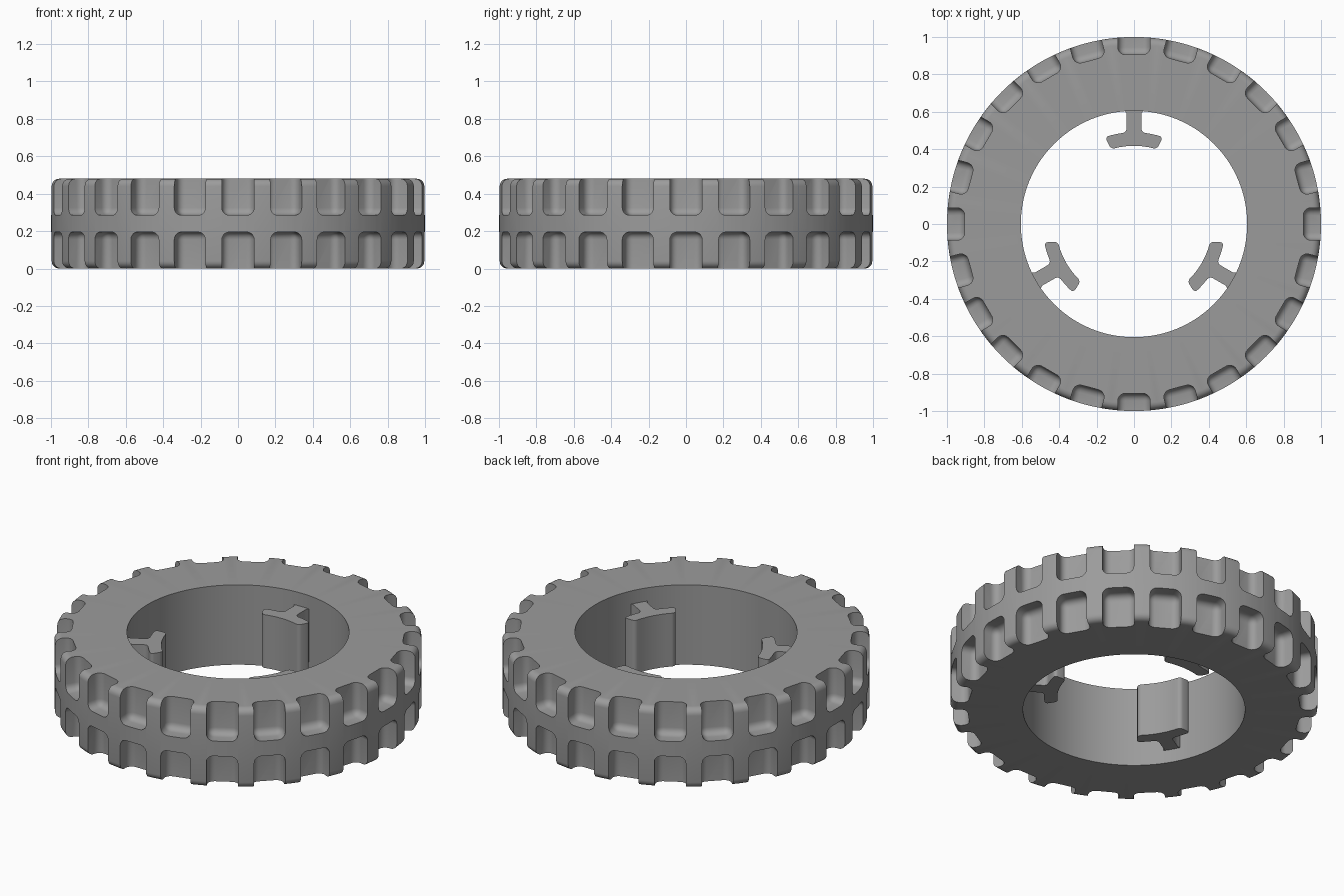
import bpy, bmesh, math
from mathutils import Matrix, Vector

if "Cube" in bpy.data.objects:
    bpy.data.objects.remove(bpy.data.objects["Cube"])

H, R_OUT, R_IN, FILLET = 0.48, 1.0, 0.605, 0.04

rubber = bpy.data.materials.new("mid grey")
rubber.diffuse_color = (0.33, 0.33, 0.33, 1)
rubber.use_nodes = True
rubber.node_tree.nodes["Principled BSDF"].inputs["Base Color"].default_value = rubber.diffuse_color


def add_object(name, bm):
    bmesh.ops.recalc_face_normals(bm, faces=bm.faces)
    mesh = bpy.data.meshes.new(name)
    bm.to_mesh(mesh)
    bm.free()
    obj = bpy.data.objects.new(name, mesh)
    bpy.context.collection.objects.link(obj)
    mesh.materials.append(rubber)
    return obj


def shade(obj):
    bpy.ops.object.select_all(action='DESELECT')
    obj.select_set(True)
    bpy.context.view_layer.objects.active = obj
    bpy.ops.object.shade_smooth_by_angle(angle=math.radians(35))


# Tyre: rounded rectangular section swept around the axis
def tyre_ring(segments=144):
    profile = [(R_IN, 0), (R_IN, H)]
    for zc, start in ((H - FILLET, 90), (FILLET, 0)):
        for i in range(6):
            a = math.radians(start - 18 * i)
            profile.append((R_OUT - FILLET + FILLET * math.cos(a), zc + FILLET * math.sin(a)))
    bm = bmesh.new()
    rings = []
    for s in range(segments):
        a = math.tau * s / segments
        rings.append([bm.verts.new((r * math.cos(a), r * math.sin(a), z)) for r, z in profile])
    n = len(profile)
    for s in range(segments):
        a, b = rings[s], rings[(s + 1) % segments]
        for i in range(n):
            j = (i + 1) % n
            bm.faces.new((a[i], b[i], b[j], a[j]))
    return add_object("tyre", bm)


# Tread cutters: rounded blocks in two rows of 24
def tread_cutters():
    bm = bmesh.new()
    for zc in (0.285 + 0.2, 0.195 - 0.2):
        for k in range(24):
            block = bmesh.new()
            bmesh.ops.create_cube(block, size=1)
            bmesh.ops.scale(block, vec=(0.3, 0.172, 0.4), verts=block.verts)
            bmesh.ops.bevel(block, geom=block.edges[:], offset=0.04, segments=5,
                            profile=0.5, affect='EDGES')
            bmesh.ops.translate(block, vec=(0.905 + 0.15, 0, zc), verts=block.verts)
            block.transform(Matrix.Rotation(math.tau * k / 24, 4, 'Z'))
            tmp = bpy.data.meshes.new("tmp")
            block.to_mesh(tmp)
            block.free()
            bm.from_mesh(tmp)
            bpy.data.meshes.remove(tmp)
    return add_object("tread_cutter", bm)


tyre = tyre_ring()
cutter = tread_cutters()
mod = tyre.modifiers.new("tread", 'BOOLEAN')
mod.operation, mod.solver, mod.object = 'DIFFERENCE', 'EXACT', cutter
bpy.context.view_layer.objects.active = tyre
bpy.ops.object.modifier_apply(modifier=mod.name)
bpy.data.objects.remove(cutter)
shade(tyre)


# Inner clips: T-shaped profile with a curved bar, rounded corners
def clip(index):
    def polar(r, deg):
        a = math.radians(deg)
        return (r * math.sin(a), r * math.cos(a))

    half = [(0.052, 0.63), (0.052, 0.608), (0.04, 0.59), (0.04, 0.49)]
    half += [polar(0.49, d) for d in (10, 14, 18.5)]
    half += [polar(0.418, d) for d in (17, 11, 5.5)]
    outline = half + [polar(0.418, 0)] + [(-x, y) for x, y in reversed(half)]
    corners = [half[i] for i in (3, 6, 7)]
    bm = bmesh.new()
    face = bm.faces.new([bm.verts.new((x, y, 0.08)) for x, y in outline])
    ext = bmesh.ops.extrude_face_region(bm, geom=[face])
    bmesh.ops.translate(bm, vec=(0, 0, 0.32),
                        verts=[v for v in ext["geom"] if isinstance(v, bmesh.types.BMVert)])
    upright = []
    for e in bm.edges:
        a, b = e.verts[0].co, e.verts[1].co
        if abs(a.z - b.z) > 0.1 and any(
                (Vector((abs(a.x), a.y)) - Vector(c)).length < 1e-4 for c in corners):
            upright.append(e)
    bmesh.ops.bevel(bm, geom=upright, offset=0.02, segments=4, profile=0.5,
                    affect='EDGES', clamp_overlap=True)
    bm.transform(Matrix.Rotation(math.tau * index / 3, 4, 'Z'))
    shade(add_object(f"inner_clip_{index + 1}", bm))


for i in range(3):
    clip(i)
